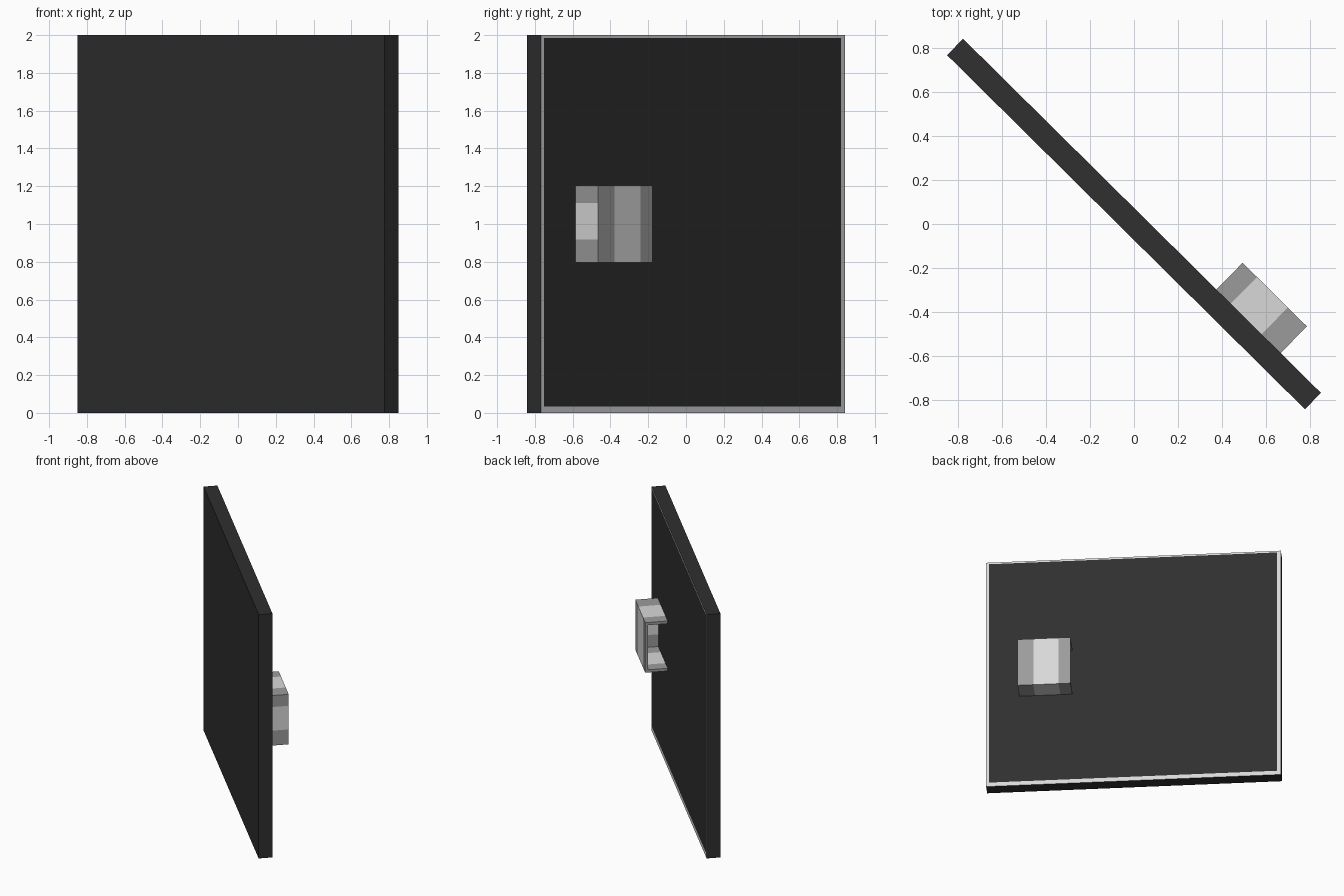
import bpy, bmesh, math
from mathutils import Matrix, Vector

if "Cube" in bpy.data.objects:
    bpy.data.objects.remove(bpy.data.objects["Cube"])

ANGLE = math.radians(-44.7)      # panel stands diagonally


def material(name, rgb):
    m = bpy.data.materials.new(name)
    m.diffuse_color = (*rgb, 1)
    m.use_nodes = True
    m.node_tree.nodes["Principled BSDF"].inputs["Base Color"].default_value = m.diffuse_color
    return m


dark = material("dark_charcoal", (0.0286, 0.0286, 0.0286))
grey = material("mid_grey", (0.33, 0.33, 0.33))
light = material("light_grey", (0.69, 0.69, 0.69))


def box(lo, hi):
    bm = bmesh.new()
    bmesh.ops.create_cube(bm, size=1)
    lo, hi = Vector(lo), Vector(hi)
    for v in bm.verts:
        v.co = Vector([(lo[i] + hi[i]) / 2 + v.co[i] * (hi[i] - lo[i]) for i in range(3)])
    return bm


def cut(bm, axis, value, faces=None):
    faces = list(faces if faces is not None else bm.faces)
    geom = faces + list({e for f in faces for e in f.edges}) + list({v for f in faces for v in f.verts})
    co, no = Vector(), Vector()
    co[axis], no[axis] = value, 1
    bmesh.ops.bisect_plane(bm, geom=geom, dist=1e-5, plane_co=co, plane_no=no)


def finish(bm, name, mats):
    me = bpy.data.meshes.new(name)
    bm.to_mesh(me)
    bm.free()
    for m in mats:
        me.materials.append(m)
    ob = bpy.data.objects.new(name, me)
    bpy.context.collection.objects.link(ob)
    ob.matrix_world = Matrix.Rotation(ANGLE, 4, 'Z')
    return ob


# Panel: its back face carries a thin light border round a dark field
U, T = 1.144, 0.052
bm = box((-U, -T, 0), (U, T, 2))
limits = ((0, -U + 0.03), (0, U - 0.022), (2, 0.035), (2, 1.986))
for axis, value in limits:
    cut(bm, axis, value, [f for f in bm.faces if f.normal.y > 0.9])
for f in bm.faces:
    c = f.calc_center_median()
    inside = -U + 0.03 < c.x < U - 0.022 and 0.035 < c.z < 1.986
    f.material_index = int(f.normal.y > 0.9 and not inside)
finish(bm, "panel", [dark, light])

# Handle: hollow shell, open towards the panel and at its inner end
bm = box((0.475, T, 0.795), (0.886, 0.222, 1.205))
bmesh.ops.delete(bm, geom=[f for f in bm.faces if f.normal.x < -0.9 or f.normal.y < -0.9],
                 context='FACES')
for value in (0.567, 0.764):
    cut(bm, 0, value)
for value in (0.917, 1.111):
    cut(bm, 2, value, [f for f in bm.faces if f.normal.x > 0.9])
for f in bm.faces:
    c = f.calc_center_median()
    if f.normal.x > 0.9:
        f.material_index = int(0.917 < c.z < 1.111)
    else:
        f.material_index = int(0.567 < c.x < 0.764)
handle = finish(bm, "handle", [grey, light])
shell = handle.modifiers.new("wall", 'SOLIDIFY')
shell.thickness = 0.022
shell.offset = -1
shell.use_even_offset = True
